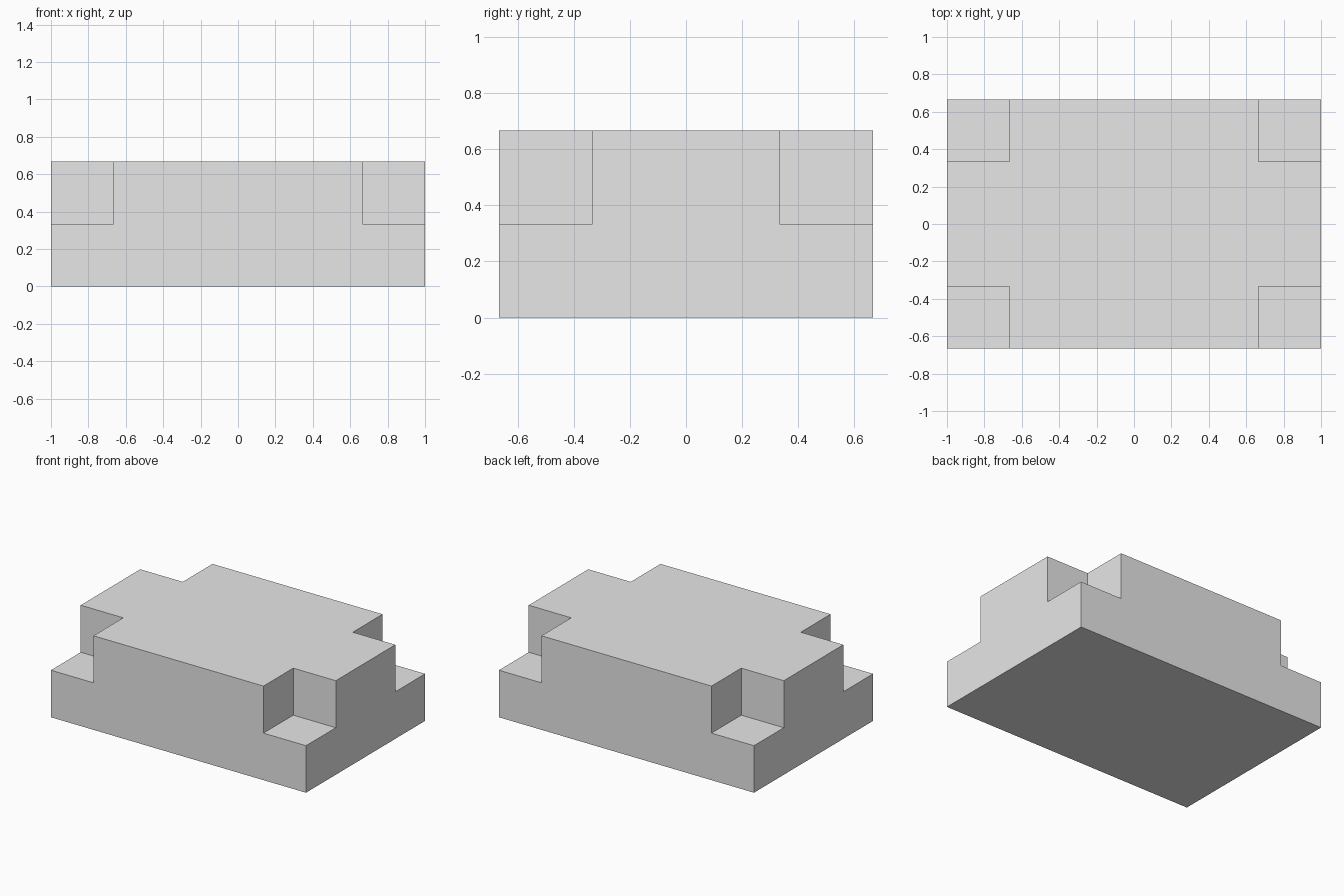
import bpy
import bmesh
from mathutils import Vector

if "Cube" in bpy.data.objects:
    bpy.data.objects.remove(bpy.data.objects["Cube"], do_unlink=True)

LENGTH, WIDTH, STEP = 2.0, 4 / 3, 1 / 3   # footprint and height of each tier
NOTCH = 1 / 3                             # side of each square corner notch

# Plain light grey
grey = bpy.data.materials.new("light_grey")
grey.use_nodes = True
colour = (0.8, 0.8, 0.8, 1.0)
grey.diffuse_color = colour
grey.node_tree.nodes["Principled BSDF"].inputs["Base Color"].default_value = colour

# Lower slab
bm = bmesh.new()
bmesh.ops.create_cube(bm, size=1)
bmesh.ops.scale(bm, vec=(LENGTH, WIDTH, STEP), verts=bm.verts)
bmesh.ops.translate(bm, vec=(0, 0, STEP / 2), verts=bm.verts)

# Cut lines that mark out the corners
cut_x, cut_y = LENGTH / 2 - NOTCH, WIDTH / 2 - NOTCH
for side in (-1, 1):
    for point, normal in (((side * cut_x, 0, 0), (1, 0, 0)),
                          ((0, side * cut_y, 0), (0, 1, 0))):
        bmesh.ops.bisect_plane(bm, geom=bm.verts[:] + bm.edges[:] + bm.faces[:],
                               plane_co=point, plane_no=normal)

# Raise the cross-shaped upper tier, leaving the four corners low
cross = []
for face in bm.faces:
    c = face.calc_center_median()
    is_corner = abs(c.x) > cut_x and abs(c.y) > cut_y
    if c.z > STEP - 0.001 and not is_corner:
        cross.append(face)
raised = bmesh.ops.extrude_face_region(bm, geom=cross)["geom"]
bmesh.ops.translate(bm, vec=Vector((0, 0, STEP)),
                    verts=[v for v in raised if isinstance(v, bmesh.types.BMVert)])
leftover = [f for f in cross if f.is_valid]
if leftover:
    bmesh.ops.delete(bm, geom=leftover, context="FACES")

# Merge coplanar faces into clean flat sides
bmesh.ops.dissolve_limit(bm, angle_limit=0.01, verts=bm.verts[:], edges=bm.edges[:])
bmesh.ops.recalc_face_normals(bm, faces=bm.faces[:])

mesh = bpy.data.meshes.new("notched_block")
bm.to_mesh(mesh)
bm.free()
mesh.materials.append(grey)
block = bpy.data.objects.new("notched_block", mesh)
bpy.context.collection.objects.link(block)
